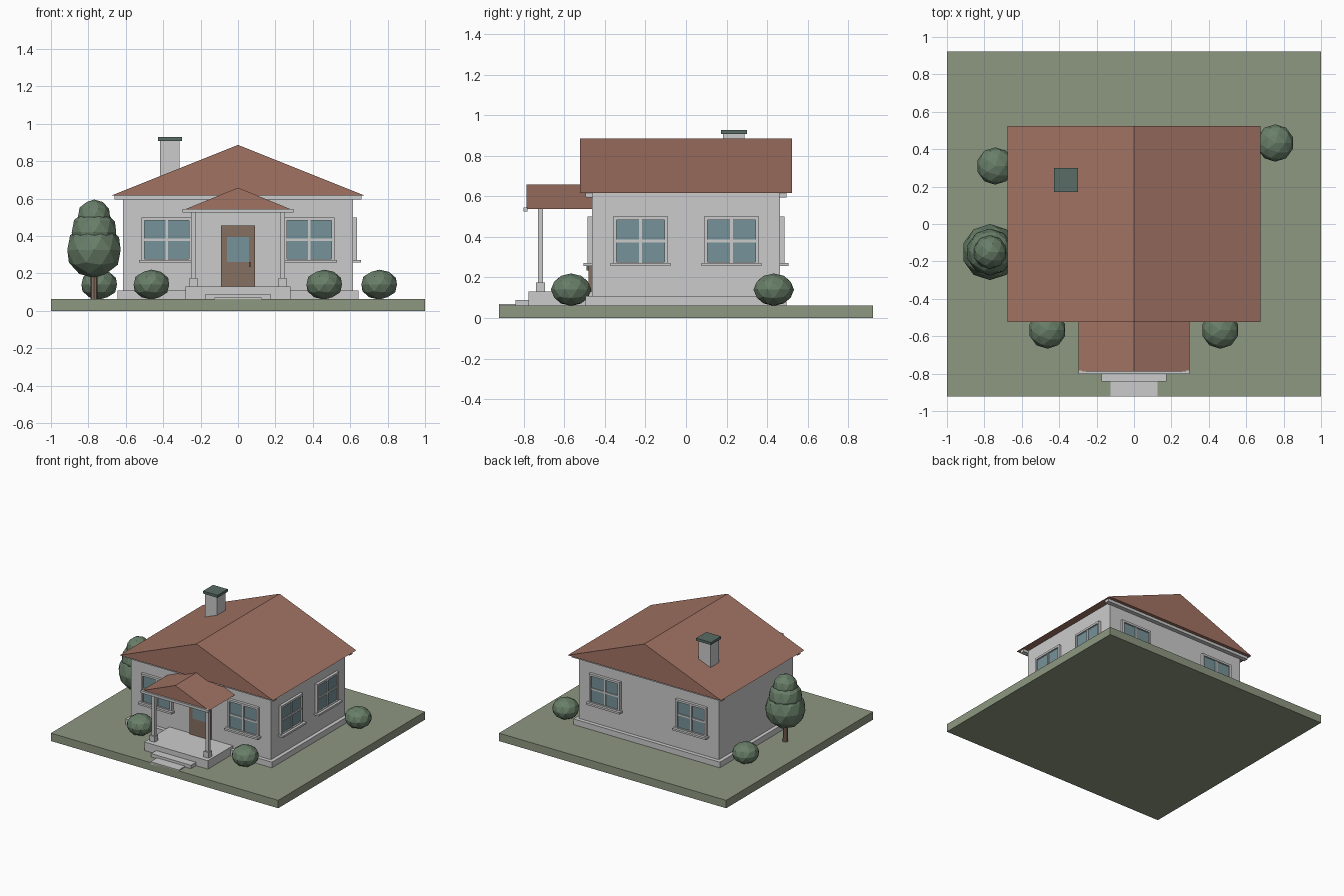
import bpy, bmesh, math
from mathutils import Matrix, Vector

if "Cube" in bpy.data.objects:
    bpy.data.objects.remove(bpy.data.objects["Cube"])


def material(name, rgb):
    m = bpy.data.materials.new(name)
    m.diffuse_color = (*rgb, 1)
    m.use_nodes = True
    m.node_tree.nodes["Principled BSDF"].inputs["Base Color"].default_value = m.diffuse_color
    return m


GRASS = material("grass", (0.27, 0.31, 0.22))
ROOF = material("roof_tile", (0.36, 0.17, 0.125))
LEAF = material("leaf", (0.14, 0.21, 0.14))
GLASS = material("glass", (0.18, 0.29, 0.32))
WOOD = material("wood", (0.24, 0.16, 0.12))
DARK = material("dark_cap", (0.10, 0.15, 0.13))


def finish(name, bm, mat=None, matrix=None):
    if matrix:
        bm.transform(matrix)
    bmesh.ops.recalc_face_normals(bm, faces=bm.faces)
    me = bpy.data.meshes.new(name)
    bm.to_mesh(me)
    bm.free()
    if mat:
        me.materials.append(mat)
    ob = bpy.data.objects.new(name, me)
    bpy.context.collection.objects.link(ob)
    return ob


def boxes(name, spans, mat=None, matrix=None):
    """One object made of boxes, each given as (x0, x1, y0, y1, z0, z1)."""
    bm = bmesh.new()
    for x0, x1, y0, y1, z0, z1 in spans:
        m = Matrix.Translation(((x0 + x1) / 2, (y0 + y1) / 2, (z0 + z1) / 2))
        m = m @ Matrix.Diagonal((x1 - x0, y1 - y0, z1 - z0, 1))
        bmesh.ops.create_cube(bm, size=1, matrix=m)
    return finish(name, bm, mat, matrix)


def gable(name, half, y0, y1, z0, z1):
    """Solid triangular roof with its ridge along y."""
    bm = bmesh.new()
    f = bm.faces.new([bm.verts.new(p) for p in ((-half, y0, z0), (half, y0, z0), (0, y0, z1))])
    ext = bmesh.ops.extrude_face_region(bm, geom=[f], use_keep_orig=True)["geom"]
    moved = [v for v in ext if isinstance(v, bmesh.types.BMVert)]
    bmesh.ops.translate(bm, vec=(0, y1 - y0, 0), verts=moved)
    return finish(name, bm, ROOF)


def ball(name, x, y, z, r, squash=1.0):
    bm = bmesh.new()
    m = Matrix.Translation((x, y, z)) @ Matrix.Diagonal((r, r, r * squash, 1))
    bmesh.ops.create_icosphere(bm, subdivisions=2, radius=1, matrix=m)
    return finish(name, bm, LEAF)


def window(name, x, y, degrees):
    """Window facing local -y, placed on a wall and turned about z."""
    m = Matrix.Translation((x, y, 0)) @ Matrix.Rotation(math.radians(degrees), 4, "Z")
    w, z0, z1, b = 0.135, 0.26, 0.50, 0.016
    boxes(name + "_glass", [(-w + b, w - b, -0.01, 0.01, z0 + b, z1 - b)], GLASS, m)
    boxes(name + "_frame", [
        (-w, -w + b, -0.022, 0.005, z0, z1),
        (w - b, w, -0.022, 0.005, z0, z1),
        (-w + b, w - b, -0.022, 0.005, z1 - b, z1),
        (-w + b, w - b, -0.022, 0.005, z0, z0 + b),
        (-0.007, 0.007, -0.017, 0.005, z0 + b, z1 - b),
        (-w + b, w - b, -0.016, 0.005, 0.373, 0.387)], None, m)
    boxes(name + "_sill", [(-0.148, 0.148, -0.042, 0.005, 0.257, 0.272)], None, m)


# plot, foundation and walls
boxes("lawn", [(-1, 1, -0.923, 0.923, 0, 0.063)], GRASS)
boxes("foundation", [(-0.645, 0.645, -0.495, 0.495, 0.06, 0.108)])
boxes("walls", [(-0.615, 0.615, -0.464, 0.464, 0.10, 0.618)])

# main roof with boards under the gables
gable("main_roof", 0.675, -0.523, 0.523, 0.617, 0.887)
for side, s in (("front", -1), ("back", 1)):
    ys = sorted((s * 0.46, s * 0.497))
    boxes(side + "_eave_board", [(-0.66, 0.66, *ys, 0.595, 0.62)])

# chimney
boxes("chimney", [(-0.417, -0.312, 0.183, 0.288, 0.65, 0.91)])
boxes("chimney_cap", [(-0.429, -0.30, 0.172, 0.30, 0.908, 0.928)], DARK)

# porch, step and path
boxes("porch_floor", [(-0.28, 0.28, -0.778, -0.46, 0.06, 0.13)])
boxes("porch_step", [(-0.175, 0.175, -0.842, -0.77, 0.06, 0.09)])
boxes("path", [(-0.125, 0.125, -0.923, -0.84, 0.05, 0.07)])
gable("porch_roof", 0.297, -0.788, -0.46, 0.537, 0.658)
boxes("porch_beam", [(-0.297, 0.297, -0.802, -0.782, 0.525, 0.545)])
for side, s in (("left", -1), ("right", 1)):
    x = s * 0.238
    boxes(side + "_porch_post", [(x - 0.013, x + 0.013, -0.731, -0.705, 0.13, 0.54)])
    boxes(side + "_post_base", [(x - 0.022, x + 0.022, -0.740, -0.696, 0.13, 0.175)])

# front door
boxes("door", [(-0.09, 0.09, -0.48, -0.46, 0.13, 0.455)], WOOD)
boxes("door_glass", [(-0.06, 0.06, -0.484, -0.475, 0.262, 0.395)], GLASS)
boxes("door_handle", [(0.058, 0.068, -0.492, -0.478, 0.235, 0.26)], DARK)

# windows on the front, back and right walls
for i, s in enumerate((-1, 1), 1):
    window(f"front_window_{i}", s * 0.38, -0.464, 0)
    window(f"back_window_{i}", s * 0.38, 0.464, 180)
    window(f"right_window_{i}", 0.615, s * 0.225, 90)

# bushes
for i, (x, y) in enumerate(((-0.463, -0.567), (0.461, -0.567), (0.755, 0.433), (-0.742, 0.31)), 1):
    ball(f"bush_{i}", x, y, 0.14, 0.1, 0.8)

# tree
bm = bmesh.new()
bmesh.ops.create_cone(bm, cap_ends=True, segments=8, radius1=0.02, radius2=0.017, depth=0.18,
                      matrix=Matrix.Translation((-0.77, -0.15, 0.15)))
finish("tree_trunk", bm, WOOD)
for i, (z, r) in enumerate(((0.325, 0.15), (0.42, 0.125), (0.505, 0.09)), 1):
    ball(f"tree_crown_{i}", -0.77, -0.15, z, r)
